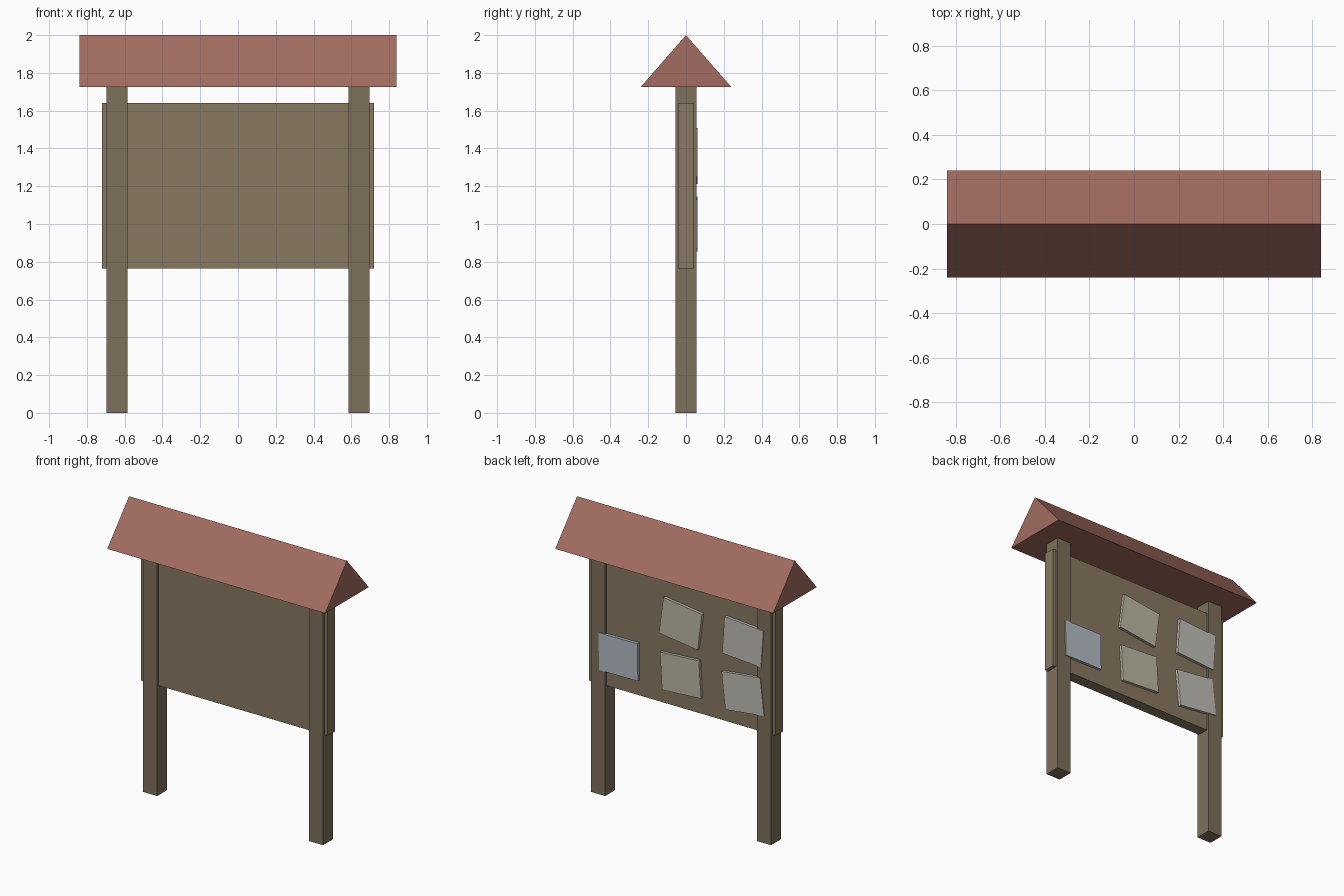
import bpy, bmesh
from math import radians

if "Cube" in bpy.data.objects:
    bpy.data.objects.remove(bpy.data.objects["Cube"])


def material(name, rgb):
    m = bpy.data.materials.new(name)
    m.diffuse_color = (*rgb, 1)
    m.use_nodes = True
    m.node_tree.nodes["Principled BSDF"].inputs["Base Color"].default_value = m.diffuse_color
    return m


def finish(name, bm, mat):
    bmesh.ops.recalc_face_normals(bm, faces=bm.faces)
    me = bpy.data.meshes.new(name)
    bm.to_mesh(me)
    bm.free()
    me.materials.append(mat)
    ob = bpy.data.objects.new(name, me)
    bpy.context.collection.objects.link(ob)
    return ob


def box(name, size, loc, mat, tilt=0):
    bm = bmesh.new()
    bmesh.ops.create_cube(bm, size=1)
    bmesh.ops.scale(bm, vec=size, verts=bm.verts)
    ob = finish(name, bm, mat)
    ob.location = loc
    ob.rotation_euler.y = radians(tilt)
    return ob


post_wood = material("post_wood", (0.21, 0.16, 0.105))
board_wood = material("board_wood", (0.25, 0.19, 0.12))
roof_red = material("roof_red", (0.36, 0.15, 0.115))
cream = material("cream_paper", (0.50, 0.48, 0.36))
white = material("white_paper", (0.52, 0.51, 0.46))
blue = material("blue_paper", (0.45, 0.50, 0.56))

# Posts
for side, x in (("left", -0.64), ("right", 0.64)):
    box(side + "_post", (0.11, 0.11, 1.725), (x, 0, 0.8625), post_wood)

# Board between the posts
box("board", (1.44, 0.08, 0.876), (0, 0, 1.202), board_wood)

# Gable roof: triangle swept along x
bm = bmesh.new()
tri = [bm.verts.new((-0.84, y, z)) for y, z in ((-0.24, 1.725), (0.24, 1.725), (0, 2))]
face = bm.faces.new(tri)
ext = bmesh.ops.extrude_face_region(bm, geom=[face], use_keep_orig=True)
bmesh.ops.translate(bm, vec=(1.68, 0, 0),
                    verts=[v for v in ext["geom"] if isinstance(v, bmesh.types.BMVert)])
finish("roof", bm, roof_red)

# Notices pinned at slight angles on the back: x, z, tilt, material
notices = [
    (0.48, 1.0, 0.5, blue),
    (0, 1.36, -7.5, cream),
    (-0.48, 1.36, -4, white),
    (0, 1.0, 3.5, cream),
    (-0.48, 1.0, 6.5, white),
]
for i, (x, z, tilt, mat) in enumerate(notices, 1):
    box(f"notice_{i}", (0.30, 0.02, 0.26), (x, 0.051, z), mat, tilt)
